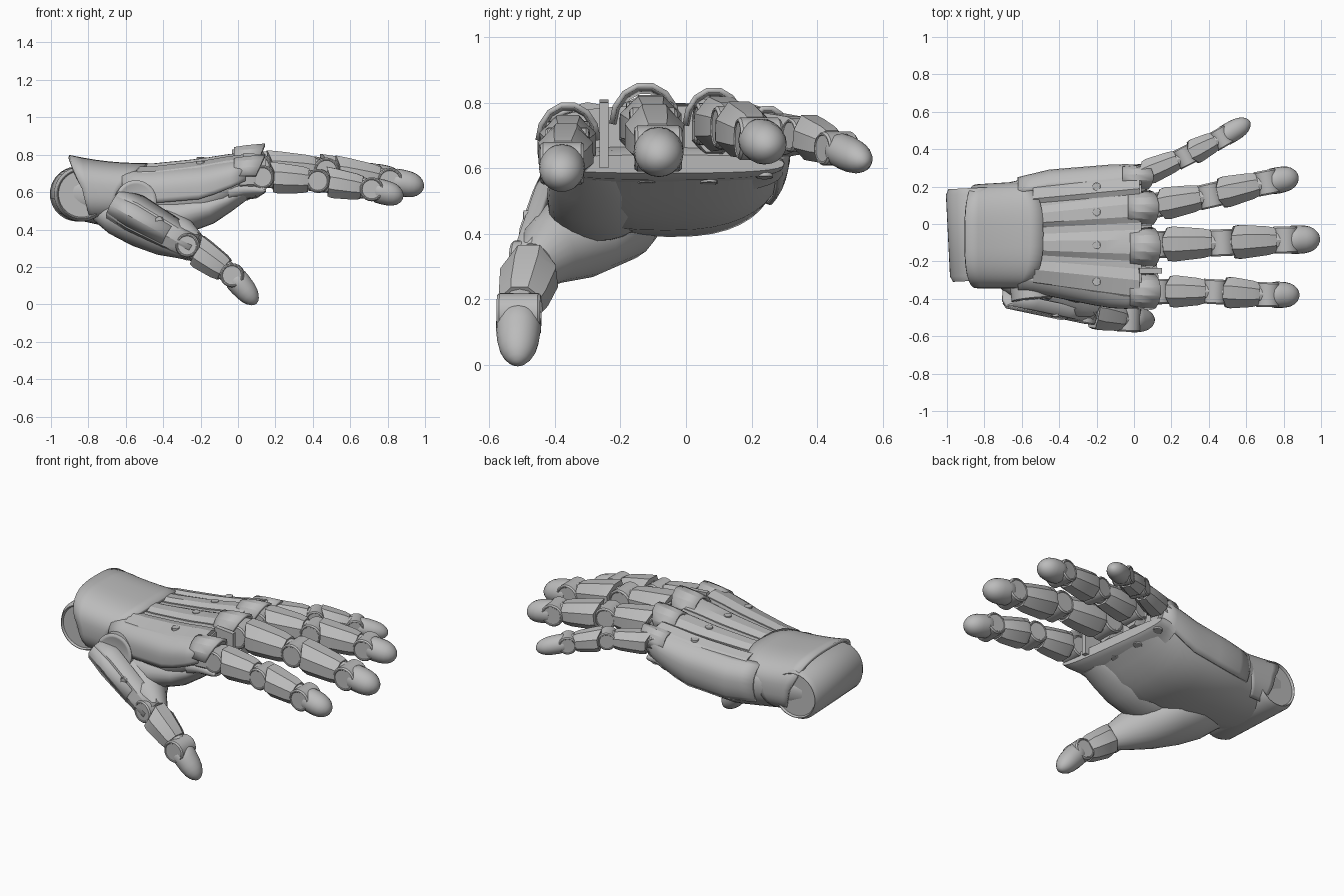
import bpy, bmesh, math
from mathutils import Vector as V

if "Cube" in bpy.data.objects:
    bpy.data.objects.remove(bpy.data.objects["Cube"])

grey = bpy.data.materials.new("grey_metal")
grey.diffuse_color = (0.5, 0.5, 0.5, 1)
grey.use_nodes = True
grey.node_tree.nodes["Principled BSDF"].inputs["Base Color"].default_value = grey.diffuse_color
Z = V((0, 0, 1))


def loft(name, rings, closed=True, angle=30, thick=0):
    """Skin a list of rings; closed rings are capped, open ones become shells."""
    bm = bmesh.new()
    vs = [[bm.verts.new(p) for p in r] for r in rings]
    n = len(rings[0])
    for a, b in zip(vs, vs[1:]):
        for i in range(n if closed else n - 1):
            j = (i + 1) % n
            bm.faces.new((a[i], a[j], b[j], b[i]))
    if closed:
        bm.faces.new(vs[0])
        bm.faces.new(vs[-1])
    bmesh.ops.recalc_face_normals(bm, faces=bm.faces)
    me = bpy.data.meshes.new(name)
    bm.to_mesh(me)
    bm.free()
    me.materials.append(grey)
    ob = bpy.data.objects.new(name, me)
    bpy.context.collection.objects.link(ob)
    if thick:
        m = ob.modifiers.new("thickness", 'SOLIDIFY')
        m.thickness, m.offset = thick, 0
    bpy.ops.object.select_all(action='DESELECT')
    ob.select_set(True)
    bpy.context.view_layer.objects.active = ob
    bpy.ops.object.shade_smooth_by_angle(angle=math.radians(angle))
    return ob


def frame(d):
    d = d.normalized()
    s = Z.cross(d).normalized()
    return d, s, d.cross(s)


def ring(c, s, u, w, h, n=20, turn=0):
    return [c + s * w * math.cos(2 * math.pi * (i + turn) / n) + u * h * math.sin(2 * math.pi * (i + turn) / n)
            for i in range(n)]


def disc(name, c, axis, r, half, n=24, rim=.78):
    """Drum with chamfered rims and a slightly recessed face."""
    axis = axis.normalized()
    a = axis.orthogonal().normalized()
    b = axis.cross(a)
    prof = [(-.95, rim), (-1, rim + .04), (-1, .9), (-.88, 1), (.88, 1), (1, .9), (1, rim + .04), (.95, rim)]
    return loft(name, [ring(c + axis * half * t, a, b, r * k, r * k, n) for t, k in prof])


def armour(name, p0, p1, w0, w1, h0, h1):
    """Faceted eight-sided finger plate with a raised lip at its rear top edge."""
    d, s, u = frame(p1 - p0)
    rings = []
    for t, k in ((0, .95), (.14, 1.04), (.8, 1), (1, .9)):
        w, h = (w0 + (w1 - w0) * t) * k, (h0 + (h1 - h0) * t) * k
        r = ring(p0.lerp(p1, t), s, u, w * 1.08, h * 1.08, 8, .5)
        if t == 0:
            r = [p - d * .03 + u * .008 if (p - p0).dot(u) > h * .5 else p for p in r]
        rings.append(r)
    return loft(name, rings, angle=20)


def tip(name, p0, p1, w, h, taper):
    d, s, u = frame(p1 - p0)
    prof = [(0, .9), (.05, .97), (.25, 1), (.5, .98), (.68, .9), (.82, .74), (.93, .5), (.985, .25), (1, .06)]
    return loft(name, [ring(p0.lerp(p1, t) - u * .008 * t, s, u, w * k * (1 - taper * t), h * k * (1 - taper * t))
                       for t, k in prof], angle=50)


def digit(name, pts, w, taper=0.05):
    """Hinged digit: joint drums, inner cores, armour plates and a rounded tip."""
    pts = [V(p) for p in pts]
    for i in range(len(pts) - 1):
        a, b = pts[i], pts[i + 1]
        d, s, u = frame(b - a)
        disc(f"{name}_joint_{i}", a, s, w * .92, w * .95)
        if i < len(pts) - 2:
            loft(f"{name}_core_{i}", [ring(p, s, u, w * .78, w * .8, 12) for p in (a, b)])
            k = 1 - .03 * i
            armour(f"{name}_plate_{i}", a + d * w * .9, b - d * w * .75, w * 1.22 * k, w * 1.0 * k,
                   w * 1.15 * k, w * 1.0 * k)
        else:
            tip(f"{name}_tip", a + d * w * .3, b, w * 1.02, w * .96, taper)


# Palm cross sections: x, left y, right y, top z, bottom z
SECT = [(-.9, -.29, .18, .70, .46), (-.72, -.32, .21, .72, .42), (-.45, -.37, .275, .73, .39),
        (-.2, -.42, .295, .755, .41), (-.08, -.44, .305, .775, .47), (.04, -.43, .30, .79, .56)]


def sect(x):
    x = min(max(x, SECT[0][0]), SECT[-1][0])
    for a, b in zip(SECT, SECT[1:]):
        if x <= b[0]:
            t = (x - a[0]) / (b[0] - a[0])
            return [p + (q - p) * t for p, q in zip(a, b)]


def skin(x, ang, grow=0.0, s=None):
    """Point on the palm section at an angle around it; the outer underside is cut away."""
    _, y0, y1, zt, zb = s or sect(x)
    c, n = math.cos(ang), math.sin(ang)
    zm = zb + (zt - zb) * (.52 if s else .6)
    hw = (y1 - y0) / 2 + grow
    hz = (zt - zm if n > 0 else zm - zb) + grow
    ec, en = (.7, .75) if n > 0 or s else (.78, .95 if c > 0 else .8)
    return V((x, (y0 + y1) / 2 + hw * math.copysign(abs(c) ** ec, c), zm + hz * math.copysign(abs(n) ** en, n)))


def top(x, y):
    _, y0, y1, zt, zb = sect(x)
    zm = zb + (zt - zb) * .6
    u = min(abs((y - (y0 + y1) / 2) / ((y1 - y0) / 2)), .98)
    return zm + (zt - zm) * math.sqrt(1 - u ** (2 / .7)) ** .75


# Palm body
loft("palm", [[skin(x, 2 * math.pi * i / 40) for i in range(40)]
              for x in (-.9, -.8, -.72, -.6, -.45, -.32, -.2, -.13, -.08, -.02, .04)], angle=45)

# Wrist drum
disc("wrist_drum", V((-.848, -.055, .59)), V((-.05, 1, 0)), .147, .248, 40, .84)

# Wrist cuff: flared shell, longest over the back of the hand
cuff = []
for j in range(7):
    row = []
    for i in range(41):
        a = math.radians(-48 + 276 * i / 40)
        k = max(math.sin(a), 0)
        low = max(-math.sin(a), 0)
        x0, x1 = -.83 - .075 * k ** .6 + .05 * low, -.635 + .15 * k ** .9 - .09 * low
        x = x0 + (x1 - x0) * j / 6
        row.append(skin(x, a, 0, (x, -.335, .2 + .06 * (x + .9), .735 + .3 * (x + .68) ** 2 + .04 * (-.48 - x) / .42, .44)))
    cuff.append(row)
loft("wrist_cuff", cuff, False, 40, .018)

# Side plates wrapping both edges of the hand
for name, lo, hi in (("outer_side_plate", -28, 50), ("inner_side_plate", 132, 190)):
    loft(name, [[skin(-.62 + .66 * j / 8, math.radians(lo + (hi - lo) * i / 10), .01) for i in range(11)]
                for j in range(9)], False, 40, .014)

# Back-of-hand plates: start y, end y, start half width, end half width
BACK = [("index", -.27, -.335, .075, .095), ("middle", -.11, -.115, .055, .085),
        ("ring", .035, .085, .055, .078), ("little", .165, .225, .055, .065)]
for name, ya, yb, wa, wb in BACK:
    rings = []
    for j in range(7):
        t = j / 6
        x, y, w = -.54 + .57 * t, ya + (yb - ya) * t, wa + (wb - wa) * t
        up = [V((x, y + w * k, top(x, y + w * k) + o)) for k, o in ((-1, .006), (-.55, .024), (.35, .024), (1, .006))]
        rings.append(up + [p - Z * .05 for p in reversed(up)])
    loft(name + "_back_plate", rings, angle=20)
    ys = ya + (yb - ya) * .6
    disc(name + "_back_screw", V((-.2, ys, top(-.2, ys) + .02)), Z, .022, .012, 12)

# Knuckle guards: half octagon hoods tilted upward, over a faceted root block
GUARDS = [("index", -.02, -.36, .685, .092, .11), ("middle", -.02, -.125, .735, .102, .12),
          ("ring", -.03, .085, .73, .088, .11), ("little", -.06, .25, .69, .064, .095)]
for name, x, y, z, w, h in GUARDS:
    rings = []
    for dx, k in ((0, .84), (.07, .93), (.165, 1)):
        rings.append([V((x + dx - .05 * (1 - math.sin(math.pi * i / 7)) * (dx / .165),
                         y + w * k * math.cos(math.pi * i / 7), z + h * k * math.sin(math.pi * i / 7)))
                      for i in range(8)])
    loft(name + "_knuckle_guard", rings, False, 20, .016)
    armour(name + "_root_block", V((x + .02, y, z - .015)), V((x + .12, y, z - .015)), w * .76, w * .74, h * .66, h * .66)

# Pad under the finger roots, with bolts
pad = []
for t, zt, zb in ((0, .68, .52), (.4, .67, .555), (.85, .655, .565), (1, .64, .585)):
    r = [skin(0, 2 * math.pi * i / 32, 0, (0, -.43, .3, zt, zb)) for i in range(32)]
    pad.append([V((-.05 + t * (.2 - .13 * (p.y + .43)), p.y, p.z)) for p in r])
loft("finger_root_pad", pad, angle=40)
for i, y in enumerate((-.33, -.12, .07, .24)):
    disc(f"pad_bolt_{i}", V((.03, y, .564 if abs(y + .06) < .2 else .582)), V((.2, 0, -1)), .026, .012, 14)

# Divider fin between index and middle roots
loft("root_divider", [[V((x, -.25 + o, z)) for x, z in ((-.02, .6), (.15, .6), (.15, .8), (.03, .81))]
                      for o in (-.014, .014)])

# Fingers
digit("index", [(.13, -.36, .68), (.43, -.362, .66), (.715, -.378, .615), (.885, -.38, .58)], .07)
digit("middle", [(.11, -.11, .735), (.47, -.1, .715), (.81, -.085, .66), (.995, -.08, .635)], .076)
digit("ring", [(.09, .095, .735), (.405, .152, .725), (.71, .222, .69), (.88, .255, .67)], .07)
digit("little", [(.02, .255, .7), (.27, .36, .7), (.465, .46, .66), (.62, .55, .625)], .056)

# Thumb pad, from heel of the hand to the thumb root
THENAR = [(-.74, -.16, .50, .08, .06), (-.62, -.205, .465, .17, .105), (-.5, -.255, .435, .19, .135),
          (-.38, -.34, .385, .145, .13), (-.29, -.42, .345, .095, .105), (-.22, -.46, .30, .065, .075)]
d, s, u = frame(V((.5, -.3, -.22)))
loft("thumb_pad", [ring(V(p[:3]), s, u, p[3], p[4], 24) for p in THENAR], angle=50)
# Smooth web joining thumb pad to the index root
WEB = [(-.45, -.26, .47, .13, .1), (-.3, -.27, .475, .15, .1), (-.15, -.27, .515, .155, .085), (-.05, -.28, .56, .14, .065),
       (.04, -.3, .61, .11, .05)]
d, s, u = frame(V((.5, -.03, .13)))
loft("thumb_web", [ring(V(p[:3]), s, u, p[3], p[4], 24) for p in WEB], angle=50)

# Thumb root ball and outer wing plates
disc("thumb_root_joint", V((-.55, -.36, .55)), V((-.1, 1, -.1)), .11, .05, 28)
d, s, u = frame(V((.48, -.11, -.28)))
wing = []
for t, w in ((0, .085), (.25, .105), (.7, .09), (1, .075)):
    c = V((-.665, -.385, .54)).lerp(V((-.24, -.475, .305)), t)
    wing.append([c - s * o * .05 + u * w * k for k, o in ((-1, -.6), (-.7, .6), (-.1, 1.1), (.6, .8), (1, -.3))])
loft("thumb_wing_plate", wing, False, 20, .016)
rib = [[p + (c - p) * f - s * .008 for p, f in zip(r[1:4], (.1, 0, .1))] for r, c in ((w, w[2]) for w in wing[:3])]
loft("thumb_wing_ridge", rib, False, 20, .012)
disc("thumb_wing_screw", V((-.42, -.482, .45)), V((.1, 1, 0)), .022, .014, 12)

# Thumb
digit("thumb", [(-.26, -.465, .315), (-.03, -.51, .155), (.105, -.515, .01)], .07, .18)
